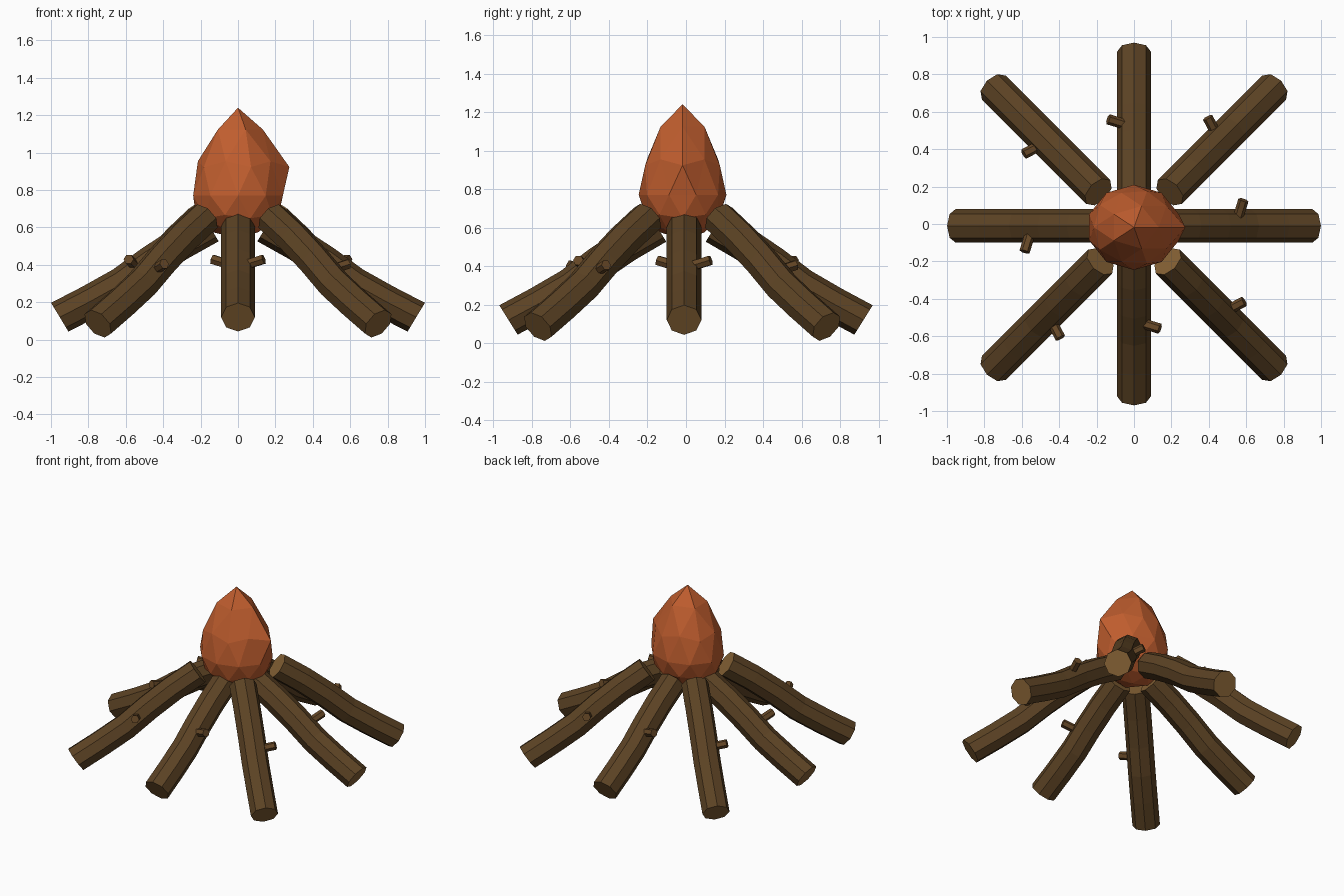
import bpy, bmesh, math
from mathutils import Vector

if "Cube" in bpy.data.objects:
    bpy.data.objects.remove(bpy.data.objects["Cube"])


def material(name, rgb):
    m = bpy.data.materials.new(name)
    lin = [c / 12.92 if c <= 0.04045 else ((c + 0.055) / 1.055) ** 2.4 for c in rgb]
    m.diffuse_color = (*lin, 1)
    m.use_nodes = True
    m.node_tree.nodes["Principled BSDF"].inputs["Base Color"].default_value = m.diffuse_color
    return m


BARK = material("bark brown", (0.36, 0.26, 0.14))
WOOD = material("cut wood", (0.52, 0.38, 0.205))
TWIG = material("twig brown", (0.40, 0.28, 0.15))
FLAME = material("flame orange", (0.75, 0.365, 0.18))


def make_object(name, bm, mats):
    bmesh.ops.recalc_face_normals(bm, faces=bm.faces)
    me = bpy.data.meshes.new(name)
    bm.to_mesh(me)
    bm.free()
    for m in mats:
        me.materials.append(m)
    ob = bpy.data.objects.new(name, me)
    bpy.context.collection.objects.link(ob)
    return ob


def tube(name, centres, axis, radius, sides, mats):
    """Prism through the centres, every ring square to the axis; caps use the last material."""
    axis = axis.normalized()
    side = axis.cross(Vector((0, 0, 1))).normalized()
    up = side.cross(axis)
    bm = bmesh.new()
    rings = []
    for c in centres:
        rings.append([bm.verts.new(c + radius * (math.cos(a) * side + math.sin(a) * up))
                      for a in (2 * math.pi * i / sides for i in range(sides))])
    for lo, hi in zip(rings, rings[1:]):
        for i in range(sides):
            j = (i + 1) % sides
            bm.faces.new((lo[i], lo[j], hi[j], hi[i]))
    for ring in (rings[0], rings[-1]):
        bm.faces.new(ring).material_index = len(mats) - 1
    return make_object(name, bm, mats)


# Logs: eight leaning inward with a gentle S-bend, each with one twig stub
BEND = [(0, 0), (0.2, -0.012), (0.4, -0.018), (0.6, -0.001), (0.8, 0.006), (1, 0)]
for k in range(8):
    a = k * math.pi / 4
    out = Vector((math.cos(a), math.sin(a), 0))
    left = Vector((-math.sin(a), math.cos(a), 0))
    if k % 2:                       # diagonal logs
        r0, z0, r1, z1, cy, rt, zt = 1.06, 0.085, 0.255, 0.65, -0.02, 0.675, 0.385
        if k in (1, 3):
            r1 = 0.27
    else:                           # straight logs
        r0, z0, r1, z1, cy, rt, zt = 0.953, 0.12, 0.15, 0.603, -0.01, 0.565, 0.41
        if k in (2, 6):
            r0, cy, rt = 0.922, 0.0, 0.54
    origin = Vector((0, cy, 0))
    start = origin + out * r0 + Vector((0, 0, z0))
    end = origin + out * r1 + Vector((0, 0, z1))
    axis = (end - start).normalized()
    up = axis.cross(left).normalized()
    if up.z < 0:
        up = -up
    tube(f"log_{k + 1}", [start.lerp(end, t) + up * d for t, d in BEND],
         axis, 0.09, 8, [BARK, WOOD])
    base = origin + out * (rt - 0.01) + left * 0.04 + Vector((0, 0, zt - 0.01))
    tip = origin + out * (rt + 0.02) + left * 0.138 + Vector((0, 0, zt + 0.02))
    tube(f"twig_{k + 1}", [base, tip], tip - base, 0.028, 6, [TWIG])

# Flame: faceted ball pulled into a pointed teardrop
bm = bmesh.new()
bmesh.ops.create_icosphere(bm, subdivisions=2, radius=1)
for v in bm.verts:
    x, y, z = v.co
    s = 0.252
    if x > 0.85 and z > 0.3:        # bulge on the right
        s = 0.307
    height = 0.33 * z + 0.14 * z ** 4 if z > 0 else 0.23 * z
    v.co = (x * s, y * 0.228 - 0.018, 0.77 + height)
make_object("flame", bm, [FLAME])
